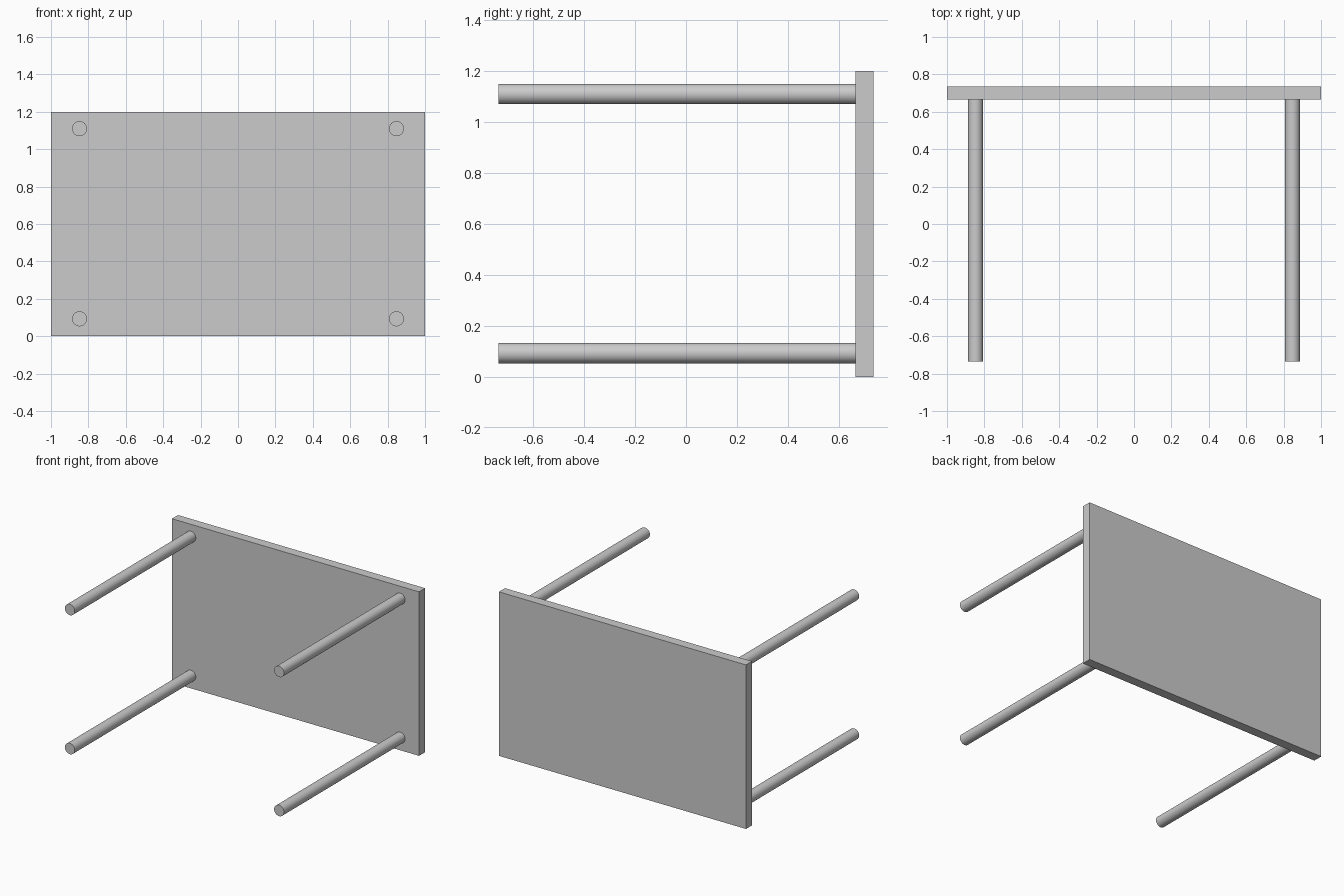
import bpy
import math

cube = bpy.data.objects.get("Cube")
if cube:
    bpy.data.objects.remove(cube, do_unlink=True)

# One plain grey for the whole table
grey = bpy.data.materials.new("light grey")
grey.use_nodes = True
colour = (0.6, 0.6, 0.6, 1)
grey.diffuse_color = colour
grey.node_tree.nodes["Principled BSDF"].inputs["Base Color"].default_value = colour

LENGTH, HEIGHT, DEPTH = 2.0, 1.2, 1.47
THICKNESS = 0.07
LEG_RADIUS = 0.04
LEG_LENGTH = DEPTH - THICKNESS


def finish(name):
    obj = bpy.context.object
    obj.name = name
    obj.data.materials.append(grey)
    bpy.ops.object.transform_apply(location=False, rotation=True, scale=True)
    return obj


# Table top, standing on its long edge at the back
bpy.ops.mesh.primitive_cube_add(size=1, location=(0, DEPTH / 2 - THICKNESS / 2, HEIGHT / 2))
bpy.context.object.scale = (LENGTH, THICKNESS, HEIGHT)
finish("table_top")

# Four round legs pointing to the front
for side, x in (("right", -0.847), ("left", 0.847)):
    for level, z in (("lower", 0.093), ("upper", 1.11)):
        bpy.ops.mesh.primitive_cylinder_add(
            vertices=48, radius=LEG_RADIUS, depth=LEG_LENGTH,
            location=(x, -THICKNESS / 2, z), rotation=(math.pi / 2, 0, 0))
        finish(f"{level}_{side}_leg")
        bpy.ops.object.shade_smooth_by_angle(angle=math.radians(30))
